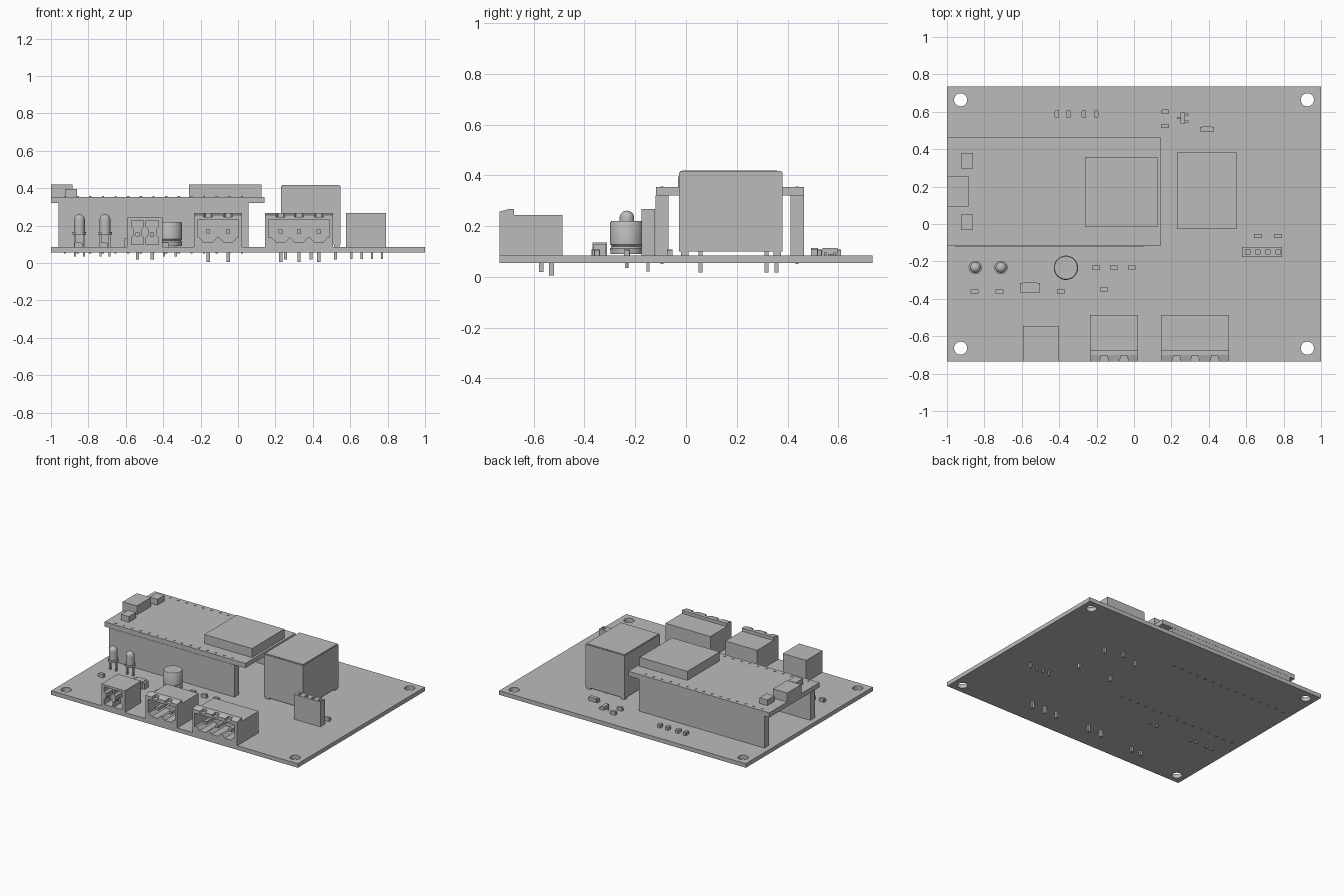
import bpy, bmesh, math
from mathutils import Matrix, Vector

old = bpy.data.objects.get("Cube")
if old:
    bpy.data.objects.remove(old, do_unlink=True)

grey = bpy.data.materials.new("plain_grey")
grey.use_nodes = True
grey.diffuse_color = (0.5, 0.5, 0.5, 1)
grey.node_tree.nodes["Principled BSDF"].inputs["Base Color"].default_value = (0.5, 0.5, 0.5, 1)

TOP, BOTTOM = 0.085, 0.055     # circuit board faces


def finish(name, bm, smooth=False):
    bmesh.ops.recalc_face_normals(bm, faces=bm.faces)
    mesh = bpy.data.meshes.new(name)
    bm.to_mesh(mesh)
    bm.free()
    mesh.materials.append(grey)
    ob = bpy.data.objects.new(name, mesh)
    bpy.context.collection.objects.link(ob)
    if smooth:
        activate(ob)
        bpy.ops.object.shade_smooth_by_angle(angle=math.radians(35))
    return ob


def activate(ob):
    bpy.ops.object.select_all(action='DESELECT')
    ob.select_set(True)
    bpy.context.view_layer.objects.active = ob


def add_box(bm, x0, x1, y0, y1, z0, z1):
    m = Matrix.Translation(((x0 + x1) / 2, (y0 + y1) / 2, (z0 + z1) / 2))
    m = m @ Matrix.Diagonal((x1 - x0, y1 - y0, z1 - z0, 1))
    return bmesh.ops.create_cube(bm, size=1, matrix=m)


def box(name, *b):
    bm = bmesh.new()
    add_box(bm, *b)
    return finish(name, bm)


def pins(name, points, r, z0, z1):
    """Square posts standing at each (x, y) point."""
    bm = bmesh.new()
    for x, y in points:
        add_box(bm, x - r, x + r, y - r, y + r, z0, z1)
    return finish(name, bm)


def add_prism(bm, pts, place, depth):
    """Extrude a profile; place turns each profile point into a 3D point."""
    face = bm.faces.new([bm.verts.new(place(*p)) for p in pts])
    out = bmesh.ops.extrude_face_region(bm, geom=[face])["geom"]
    bmesh.ops.translate(bm, vec=depth, verts=[v for v in out if isinstance(v, bmesh.types.BMVert)])


def cut(ob, cutter_bm):
    cutter = finish("cutter", cutter_bm)
    cutter.hide_render = True
    mod = ob.modifiers.new("cut", 'BOOLEAN')
    mod.operation, mod.solver, mod.object = 'DIFFERENCE', 'EXACT', cutter
    activate(ob)
    bpy.ops.object.modifier_apply(modifier=mod.name)
    bpy.data.objects.remove(cutter, do_unlink=True)


def lathe(name, x, y, profile, steps=32):
    bm = bmesh.new()
    vs = [bm.verts.new((x + r, y, z)) for r, z in profile]
    es = [bm.edges.new(p) for p in zip(vs, vs[1:])]
    bmesh.ops.spin(bm, geom=vs + es, cent=(x, y, 0), axis=(0, 0, 1), angle=math.tau, steps=steps)
    bmesh.ops.remove_doubles(bm, verts=bm.verts, dist=1e-4)
    return finish(name, bm, True)


# circuit board with mounting holes
board = box("circuit_board", -1, 1, -0.735, 0.735, BOTTOM, TOP)
bm = bmesh.new()
for sx in (-1, 1):
    for sy in (-1, 1):
        bmesh.ops.create_cone(bm, cap_ends=True, segments=32, radius1=0.035, radius2=0.035, depth=0.2,
                              matrix=Matrix.Translation((sx * 0.927, sy * 0.664, 0.07)))
cut(board, bm)

# raised controller module on two header strips
box("module_board", -1, 0.142, -0.118, 0.465, 0.32, 0.354)
box("module_shield_can", -0.262, 0.125, -0.016, 0.358, 0.354, 0.42)
box("module_port", -1, -0.885, 0.094, 0.257, 0.354, 0.42)
for name, y in (("front", 0.009), ("back", 0.338)):
    box(f"module_button_{name}", -0.925, -0.862, y - 0.041, y + 0.041, 0.354, 0.396)
for name, y in (("front", -0.094), ("back", 0.438)):
    box(f"header_strip_{name}", -0.96, 0.055, y - 0.026, y + 0.026, TOP, 0.32)
    row = [(-0.925 + i * 0.0676, y) for i in range(15)]
    pins(f"header_pin_tips_{name}", row, 0.006, 0.34, 0.357)
    pins(f"header_pin_ends_{name}", row, 0.006, 0.05, 0.07)

# tall power block with feet and pins
box("power_block", 0.23, 0.547, -0.027, 0.381, 0.1, 0.411)
box("power_block_lid", 0.234, 0.543, -0.023, 0.377, 0.411, 0.417)
pins("power_block_feet", [(x, y) for x in (0.25, 0.527) for y in (-0.005, 0.36)], 0.015, TOP, 0.1)
pins("power_block_pins", [(0.255, 0.057), (0.52, 0.057), (0.255, 0.317), (0.39, 0.356), (0.52, 0.317)],
     0.008, 0.018, 0.1)


def terminal(name, x0, x1, pin_xs):
    """Plug socket with raised front lip, lip notches and scalloped cavity."""
    bm = bmesh.new()
    side = [(-0.735, TOP), (-0.735, 0.257), (-0.70, 0.267), (-0.677, 0.267),
            (-0.677, 0.244), (-0.487, 0.244), (-0.487, TOP)]
    add_prism(bm, side, lambda y, z: (x0, y, z), Vector((x1 - x0, 0, 0)))
    body = finish(name, bm)
    # cavity with one scallop under each pin
    pts = [(x1 - 0.02, 0.232), (x0 + 0.02, 0.232), (x0 + 0.02, 0.135)]
    for x in pin_xs:
        pts += [(x - 0.045, 0.135), (x - 0.026, 0.113), (x + 0.026, 0.113), (x + 0.045, 0.135)]
    pts.append((x1 - 0.02, 0.135))
    bm = bmesh.new()
    add_prism(bm, pts, lambda x, z: (x, -0.76, z), Vector((0, 0.19, 0)))
    cut(body, bm)
    # notches in the lip
    bm = bmesh.new()
    for x in pin_xs:
        add_prism(bm, [(x - 0.028, -0.75), (x + 0.028, -0.75), (x + 0.015, -0.703), (x - 0.015, -0.703)],
                  lambda a, b: (a, b, 0.245), Vector((0, 0, 0.05)))
    cut(body, bm)
    contacts(name, pin_xs, 0.168, -0.53, 0.005)


def contacts(name, xs, z, y, low):
    bm = bmesh.new()
    for x in xs:
        add_box(bm, x - 0.011, x + 0.011, -0.71, -0.56, z - 0.011, z + 0.011)
        add_box(bm, x - 0.009, x + 0.009, y - 0.009, y + 0.009, low, TOP + 0.02)
    finish(name + "_contacts", bm)


terminal("two_way_socket", -0.235, 0.022, (-0.16, -0.053))
terminal("three_way_socket", 0.144, 0.508, (0.228, 0.326, 0.432))

# small socket with two waisted openings
small = box("small_socket", -0.593, -0.403, -0.735, -0.545, TOP, 0.244)
small_xs = (-0.537, -0.459)
half = [(0.033, 0.1), (0.033, 0.135), (0.02, 0.15), (0.02, 0.18), (0.033, 0.195), (0.033, 0.228)]
bm = bmesh.new()
for cx in small_xs:
    outline = [(cx + w, z) for w, z in half] + [(cx - w, z) for w, z in reversed(half)]
    add_prism(bm, outline, lambda x, z: (x, -0.76, z), Vector((0, 0.16, 0)))
cut(small, bm)
contacts("small_socket", small_xs, 0.152, -0.57, 0.02)

# upright four way header
header_xs = [0.607 + i * 0.0545 for i in range(4)]
strip = box("upright_header", 0.577, 0.79, -0.176, -0.122, TOP, 0.267)
bm = bmesh.new()
for x in header_xs:
    add_box(bm, x - 0.012, x + 0.012, -0.161, -0.137, 0.2, 0.3)
cut(strip, bm)
pins("upright_header_pins", [(x, -0.149) for x in header_xs], 0.006, 0.022, TOP + 0.01)

# indicator lamps
dome = [(0.029 * math.cos(a * math.pi / 16), 0.232 + 0.029 * math.sin(a * math.pi / 16)) for a in range(8)]
for name, x in (("right", -0.848), ("left", -0.711)):
    lathe(f"lamp_{name}", x, -0.233, [(0, 0.152), (0.036, 0.152), (0.036, 0.167), (0.029, 0.167)] + dome + [(0, 0.261)])
    pins(f"lamp_legs_{name}", [(x - 0.024, -0.233), (x + 0.024, -0.233)], 0.006, 0.035, 0.155)

# capacitor can
lathe("capacitor", -0.364, -0.234, [(0, 0.09), (0.063, 0.09), (0.065, 0.112), (0.058, 0.12), (0.065, 0.128),
                                    (0.065, 0.213), (0.061, 0.22), (0, 0.22)])
pins("capacitor_legs", [(-0.395, -0.234), (-0.333, -0.234)], 0.006, 0.035, 0.1)


def chip(name, x, y, lx, ly, h=0.024):
    """Surface part: body with slightly lower end caps along its long side."""
    bm = bmesh.new()
    ex, ey = (0.7, 1) if lx > ly else (1, 0.7)
    add_box(bm, x - lx / 2 * ex, x + lx / 2 * ex, y - ly / 2 * ey, y + ly / 2 * ey, TOP, TOP + h)
    fx, fy = (1, 0.9) if lx > ly else (0.9, 1)
    add_box(bm, x - lx / 2 * fx, x + lx / 2 * fx, y - ly / 2 * fy, y + ly / 2 * fy, TOP, TOP + h * 0.9)
    finish(name, bm)


# small surface parts
for i, x in enumerate((-0.412, -0.35, -0.268, -0.203)):
    chip(f"back_chip_{i + 1}", x, 0.588, 0.024, 0.038)
flat_chips = [(0.166, 0.6), (0.166, 0.524), (0.663, -0.064), (0.77, -0.064), (-0.203, -0.233), (-0.107, -0.233),
              (-0.012, -0.233), (-0.853, -0.361), (-0.72, -0.361), (-0.39, -0.361), (-0.16, -0.351)]
for i, (x, y) in enumerate(flat_chips):
    chip(f"flat_chip_{i + 1}", x, y, 0.042, 0.023)
chip("large_diode", -0.556, -0.34, 0.105, 0.056, 0.05)
chip("small_diode", 0.39, 0.506, 0.075, 0.028, 0.028)

# three legged transistor
box("transistor", 0.248, 0.274, 0.538, 0.596, TOP + 0.004, TOP + 0.028)
bm = bmesh.new()
for x, y in ((0.24, 0.567), (0.28, 0.548), (0.28, 0.586)):
    add_box(bm, x - 0.011, x + 0.011, y - 0.005, y + 0.005, TOP, TOP + 0.012)
finish("transistor_legs", bm)
